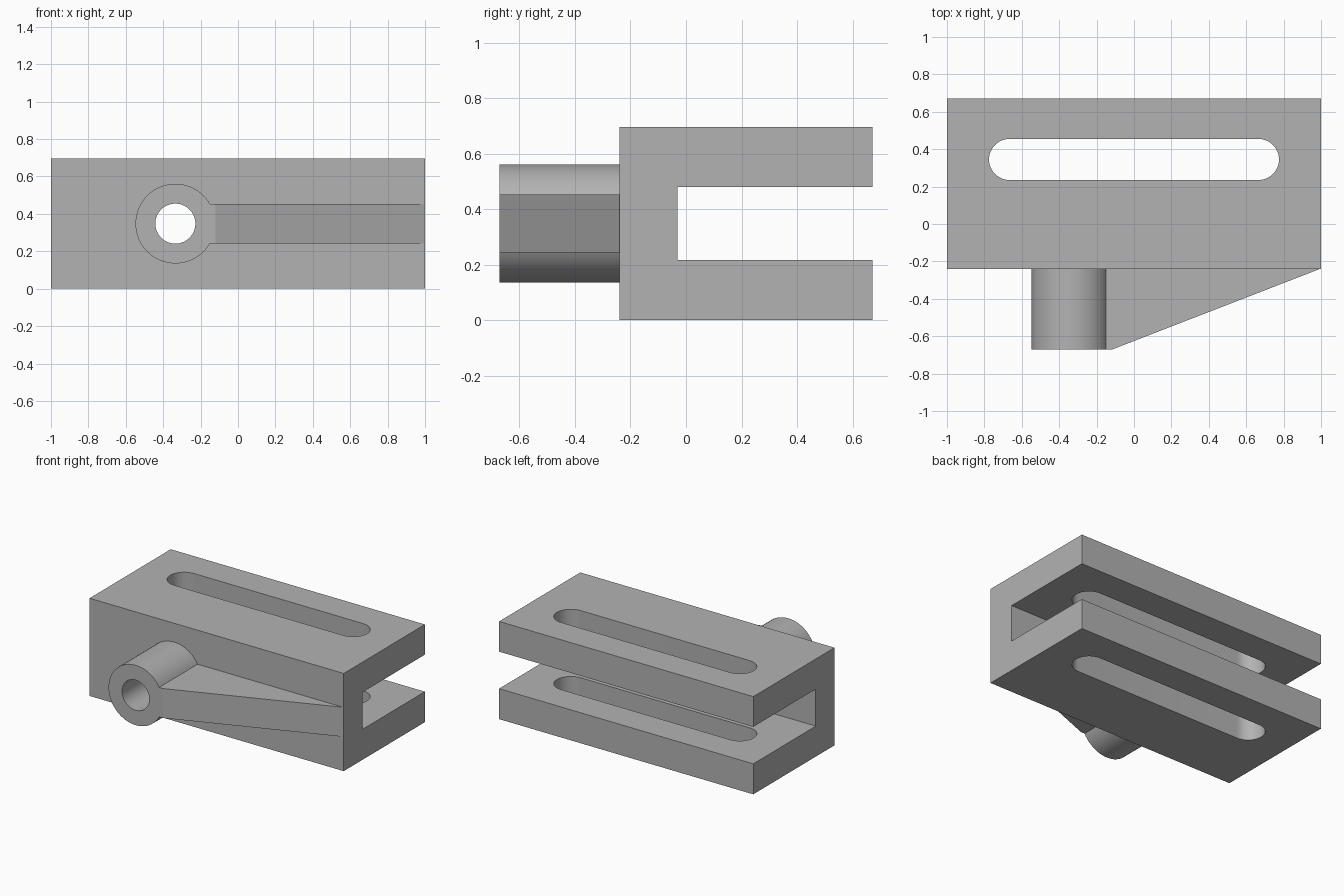
import bpy, bmesh, math
from mathutils import Vector

if "Cube" in bpy.data.objects:
    bpy.data.objects.remove(bpy.data.objects["Cube"], do_unlink=True)

grey = bpy.data.materials.new("plain grey")
grey.use_nodes = True
GREY = (0.45, 0.45, 0.45, 1)
grey.diffuse_color = GREY
grey.node_tree.nodes["Principled BSDF"].inputs["Base Color"].default_value = GREY


def prism(name, outline, sweep):
    """Extrude a closed 3D outline along a sweep vector."""
    bm = bmesh.new()
    face = bm.faces.new([bm.verts.new(p) for p in outline])
    grown = bmesh.ops.extrude_face_region(bm, geom=[face], use_keep_orig=True)
    moved = [v for v in grown["geom"] if isinstance(v, bmesh.types.BMVert)]
    bmesh.ops.translate(bm, verts=moved, vec=Vector(sweep))
    bmesh.ops.recalc_face_normals(bm, faces=bm.faces)
    mesh = bpy.data.meshes.new(name)
    bm.to_mesh(mesh)
    bm.free()
    mesh.materials.append(grey)
    obj = bpy.data.objects.new(name, mesh)
    bpy.context.collection.objects.link(obj)
    return obj


def arc(cx, cy, r, start, sweep, steps):
    return [(cx + r * math.cos(start + sweep * i / steps),
             cy + r * math.sin(start + sweep * i / steps)) for i in range(steps + 1)]


def combine(target, tool, operation):
    """Apply a boolean and discard the tool."""
    mod = target.modifiers.new(operation.lower(), 'BOOLEAN')
    mod.operation, mod.solver, mod.object = operation, 'EXACT', tool
    bpy.context.view_layer.objects.active = target
    bpy.ops.object.modifier_apply(modifier=mod.name)
    bpy.data.objects.remove(tool, do_unlink=True)


FRONT, WEB, FACE, BACK = -0.672, -0.03, -0.24, 0.672
HEIGHT, MID = 0.695, 0.348
BOSS_X, BOSS_R, BORE_R = -0.335, 0.213, 0.107
EMBED = -0.13
SLOT_X, SLOT_Y, SLOT_R = 0.665, 0.345, 0.11

# Channel-shaped block, open at the back
channel = [(FACE, 0), (BACK, 0), (BACK, 0.217), (WEB, 0.217),
           (WEB, 0.48), (BACK, 0.48), (BACK, HEIGHT), (FACE, HEIGHT)]
bracket = prism("clevis_bracket", [(-1, y, z) for y, z in channel], (2, 0, 0))

# Round boss and tapering rib on the front
circle = arc(BOSS_X, MID, BOSS_R, 0, 2 * math.pi, 64)[:-1]
boss = prism("boss", [(x, FRONT, z) for x, z in circle], (0, EMBED - FRONT, 0))
rib_plan = [(BOSS_X, FRONT), (-0.12, FRONT), (0.995, FACE), (0.995, EMBED), (BOSS_X, EMBED)]
rib = prism("rib", [(x, y, MID - 0.105) for x, y in rib_plan], (0, 0, 0.21))
combine(boss, rib, 'UNION')
combine(bracket, boss, 'UNION')

# Bore through the boss into the channel
circle = arc(BOSS_X, MID, BORE_R, 0, 2 * math.pi, 64)[:-1]
bore = prism("bore", [(x, FRONT - 0.1, z) for x, z in circle], (0, 0.8, 0))
combine(bracket, bore, 'DIFFERENCE')

# Rounded slot through both arms
slot_plan = (arc(SLOT_X, SLOT_Y, SLOT_R, -math.pi / 2, math.pi, 24)
             + arc(-SLOT_X, SLOT_Y, SLOT_R, math.pi / 2, math.pi, 24))
slot = prism("slot", [(x, y, -0.1) for x, y in slot_plan], (0, 0, 0.9))
combine(bracket, slot, 'DIFFERENCE')

# Smooth round surfaces, crisp edges
bpy.ops.object.select_all(action='DESELECT')
bracket.select_set(True)
bpy.context.view_layer.objects.active = bracket
bpy.ops.object.shade_smooth_by_angle(angle=math.radians(15))
